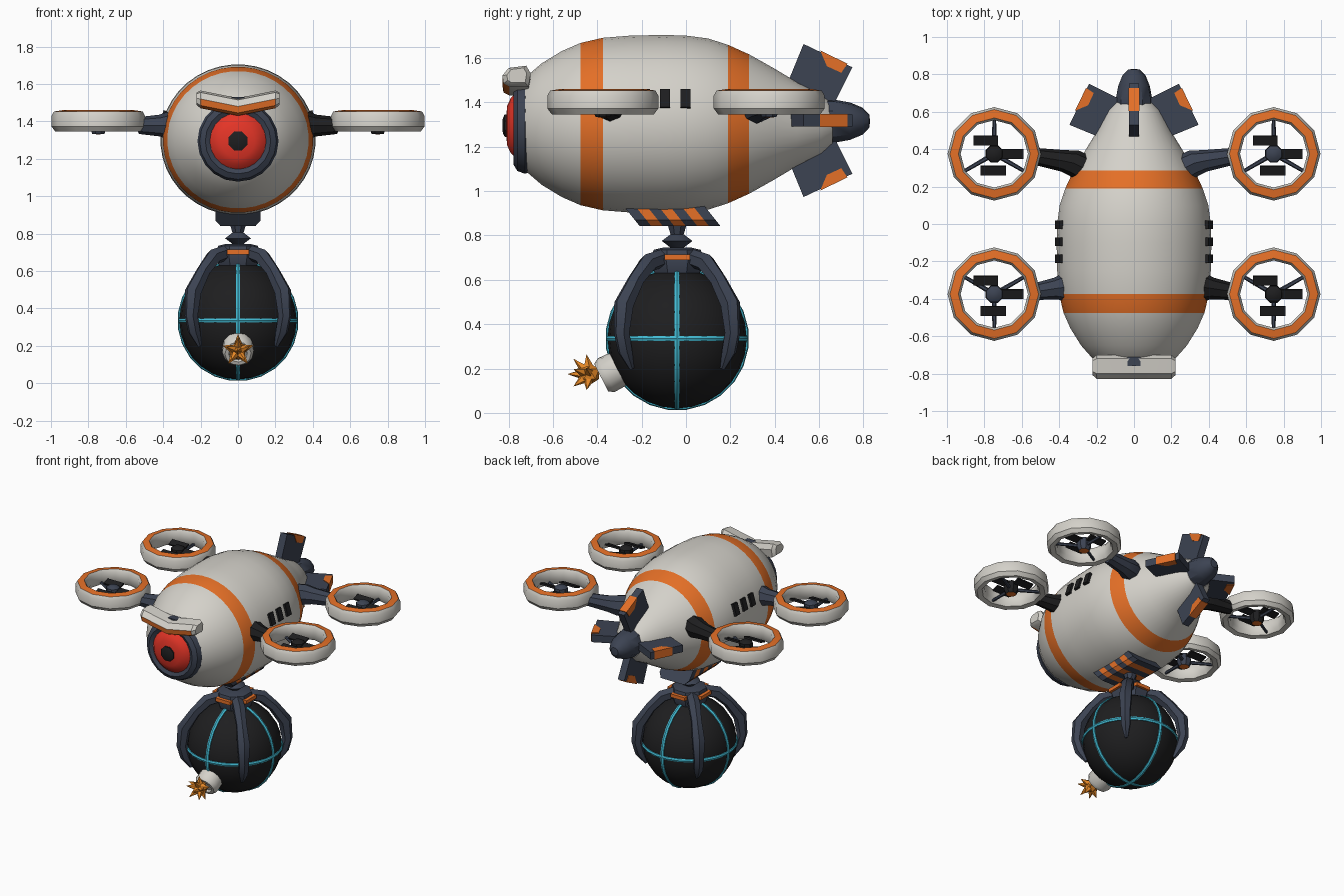
import bpy, bmesh, math
from mathutils import Vector, Euler

cube = bpy.data.objects.get("Cube")
if cube:
    bpy.data.objects.remove(cube, do_unlink=True)


def material(name, r, g, b):
    m = bpy.data.materials.new(name)
    m.use_nodes = True
    m.diffuse_color = (r, g, b, 1)
    m.node_tree.nodes["Principled BSDF"].inputs["Base Color"].default_value = (r, g, b, 1)
    return m


WHITE = material("off white", 0.66, 0.64, 0.59)
ORANGE = material("orange", 0.78, 0.16, 0.02)
NAVY = material("dark slate", 0.045, 0.056, 0.085)
BLACK = material("near black", 0.013, 0.013, 0.014)
RED = material("red", 0.78, 0.035, 0.02)
CYAN = material("cyan", 0.055, 0.5, 0.66)
SPARK = material("spark amber", 0.8, 0.25, 0.02)


def finish(name, bm, mats, rule=None, angle=35):
    """Turn a bmesh into a shaded object; rule(center, normal) picks the material."""
    bmesh.ops.remove_doubles(bm, verts=bm.verts, dist=1e-5)
    bmesh.ops.recalc_face_normals(bm, faces=bm.faces)
    bm.normal_update()
    if rule:
        for f in bm.faces:
            f.material_index = int(rule(f.calc_center_median(), f.normal))
    mesh = bpy.data.meshes.new(name)
    bm.to_mesh(mesh)
    bm.free()
    for m in mats:
        mesh.materials.append(m)
    ob = bpy.data.objects.new(name, mesh)
    bpy.context.collection.objects.link(ob)
    bpy.ops.object.select_all(action='DESELECT')
    ob.select_set(True)
    bpy.context.view_layer.objects.active = ob
    bpy.ops.object.shade_smooth_by_angle(angle=math.radians(angle))
    return ob


def loft(name, rings, mats, rule=None, loop=False, angle=35):
    """Skin a list of equal-length point rings."""
    bm = bmesh.new()
    vs = [[bm.verts.new(p) for p in ring] for ring in rings]
    n = len(vs[0])
    for a, b in list(zip(vs, vs[1:])) + ([(vs[-1], vs[0])] if loop else []):
        for i in range(n):
            j = (i + 1) % n
            bm.faces.new((a[i], a[j], b[j], b[i]))
    if not loop:
        bm.faces.new(vs[0])
        bm.faces.new(vs[-1])
    bmesh.ops.remove_doubles(bm, verts=bm.verts, dist=1e-5)
    return finish(name, bm, mats, rule, angle)


def revolve(name, section, center, axis, n, mats, rule=None, loop=False, angle=35):
    """Spin (radius, height) points about an axis."""
    c, ax = Vector(center), Vector(axis).normalized()
    e1 = ax.orthogonal().normalized()
    e2 = ax.cross(e1)
    turn = [2 * math.pi * (i + 0.5) / n for i in range(n)]
    rings = [[c + ax * h + (e1 * math.cos(t) + e2 * math.sin(t)) * max(r, 1e-7) for t in turn]
             for r, h in section]
    return loft(name, rings, mats, rule, loop, angle)


def sweep(name, pts, radii, hint, mats, n=8):
    """Tapered tube through points."""
    pts = [Vector(p) for p in pts]
    rings = []
    for i, p in enumerate(pts):
        d = (pts[min(i + 1, len(pts) - 1)] - pts[max(i - 1, 0)]).normalized()
        s = d.cross(Vector(hint)).normalized()
        u = s.cross(d)
        rings.append([p + (s * math.cos(2 * math.pi * k / n) + u * math.sin(2 * math.pi * k / n)) * radii[i]
                      for k in range(n)])
    return loft(name, rings, mats)


def box(name, center, size, mat, rot=(0, 0, 0)):
    e = Euler(rot)
    rings = []
    for z in (-1, 1):
        ring = [Vector((x * size[0], y * size[1], z * size[2])) / 2
                for x, y in ((-1, -1), (1, -1), (1, 1), (-1, 1))]
        for v in ring:
            v.rotate(e)
        rings.append([v + Vector(center) for v in ring])
    return loft(name, rings, [mat])


# Hull with two painted bands
HULL = [(0.15, -0.765), (0.215, -0.72), (0.275, -0.65), (0.33, -0.56), (0.367, -0.475), (0.39, -0.375),
        (0.4, -0.25), (0.403, -0.1), (0.4, 0), (0.387, 0.1), (0.358, 0.19), (0.315, 0.285),
        (0.25, 0.4), (0.19, 0.5), (0.135, 0.61), (0.09, 0.66)]
hull = revolve("hull", HULL, (0, 0, 1.302), (0, 1, 0), 40, [WHITE, ORANGE],
               lambda c, n: -0.475 < c.y < -0.375 or 0.19 < c.y < 0.285)
hull.scale.x = 1.03

# Side windows
for s in (-1, 1):
    for y in (-0.185, -0.095, -0.003):
        box("window", (s * 0.398, y, 1.416), (0.025, 0.045, 0.085), BLACK, (0, -s * 0.29, 0))

# Eye
EYE = (0, 0, 1.295)
revolve("eye_socket", [(0.15, 0.68), (0.205, 0.69), (0.217, 0.725), (0.205, 0.76), (0.175, 0.778), (0.15, 0.765)],
        EYE, (0, -1, 0), 20, [NAVY], loop=True)
revolve("eye_lens", [(0.155, 0.72), (0.15, 0.765), (0.125, 0.79), (0.09, 0.806), (0, 0.815)],
        EYE, (0, -1, 0), 24, [RED])
revolve("pupil", [(0.056, 0.8), (0.054, 0.818), (0.035, 0.826), (0, 0.827)], EYE, (0, -1, 0), 8, [BLACK])

# Brow: V-shaped visor with orange front lip
BROW = [(-0.795, 1.43), (-0.823, 1.445), (-0.828, 1.48), (-0.8, 1.515), (-0.72, 1.525), (-0.7, 1.49), (-0.71, 1.43)]
rings = []
for x, lift, k in ((-0.222, 0.045, 0.7), (-0.2, 0.04, 1), (0, 0, 1), (0.2, 0.04, 1), (0.222, 0.045, 0.7)):
    rings.append([(x, -0.76 + (y + 0.76) * k, 1.475 + (z - 1.475) * k + lift) for y, z in BROW])
loft("brow", rings, [WHITE, ORANGE], lambda c, n: n.y < -0.4 and n.z < 0.3 and abs(c.x) < 0.205)
box("brow_hinge", (0, -0.735, 1.522), (0.07, 0.05, 0.016), NAVY)

# Tail cone and four fins
revolve("tail_cone", [(0.1, 0.62), (0.1, 0.66), (0.085, 0.74), (0.062, 0.795), (0.03, 0.826), (0, 0.83)],
        (0, 0, 1.315), (0, 1, 0), 10, [NAVY])
FIN = [(0.45, 0.15), (0.53, 0.345), (0.75, 0.24), (0.65, 0.04)]
FIN_TIP = [(0.605, 0.316), (0.728, 0.256), (0.7, 0.215), (0.635, 0.245)]
for k in range(4):
    a = k * math.pi / 2
    out, side = Vector((math.sin(a), 0, math.cos(a))), Vector((math.cos(a), 0, -math.sin(a)))
    for name, shape, half, mat in (("fin", FIN, 0.026, NAVY), ("fin_tip", FIN_TIP, 0.03, ORANGE)):
        loft(name, [[Vector((0, y, 1.318)) + out * r + side * t for y, r in shape] for t in (-half, half)], [mat])

# Ducted rotors on arms
DUCT = [(0.25, 1.372), (0.25, 1.43), (0.237, 1.453), (0.192, 1.46), (0.18, 1.442), (0.18, 1.38),
        (0.195, 1.352), (0.23, 1.346)]
for sx in (-1, 1):
    for sy in (-1, 1):
        dark = NAVY if sx * sy > 0 else BLACK
        cx, cy = sx * 0.747, sy * 0.375
        revolve("duct", DUCT, (cx, cy, 0), (0, 0, 1), 12, [WHITE, ORANGE],
                lambda c, n: n.z > 0.8 and c.z > 1.45, loop=True)
        revolve("rotor_hub", [(0, 1.33), (0.035, 1.334), (0.05, 1.365), (0.046, 1.415), (0.025, 1.428), (0, 1.43)],
                (cx, cy, 0), (0, 0, 1), 8, [dark, ORANGE], lambda c, n: c.z < 1.335)
        for k in range(3):
            a = math.radians(90 + 120 * k)
            d = Vector((math.cos(a), sy * math.sin(a), 0))
            h = Vector((cx, cy, 1.37))
            sweep("strut", [h + d * 0.03, h + d * 0.19], [0.013, 0.01], (0, 0, 1), [NAVY], 6)
        for x, y, w in ((0.075, 0, 0.16), (-0.045, 0.072, 0.13), (-0.005, -0.09, 0.135)):
            box("rotor_blade", (cx + x, cy + y, 1.4), (w, 0.052, 0.012), BLACK, (0.3, 0, 0))
        root = [(0.25, 0.29), (0.32, 0.325), (0.38, 0.338)] if sy > 0 else [(0.33, 0.335), (0.38, 0.34), (0.42, 0.345)]
        path = [(sx * x, sy * y, 1.378) for x, y in root + [(0.53, 0.362)]]
        sweep("arm", path, [0.075, 0.072, 0.058, 0.045], (0, 0, 1), [dark])

# Striped belly mount
BELLY = [(-0.12, 0.95), (-0.12, 0.87), (-0.095, 0.842), (0.095, 0.842), (0.12, 0.87), (0.12, 0.95)]
STEP = 0.052
loft("belly_mount", [[(x, -0.255 + i * STEP + (0.9 - z) * 0.8, z) for x, z in BELLY] for i in range(8)],
     [NAVY, ORANGE], lambda c, n: abs(n.y) < 0.5 and int((c.y - (0.9 - c.z) * 0.8 + 0.255) / STEP) % 2 == 1)

# Bomb with glowing seams
BY, BZ, BR = -0.04, 0.335, 0.315
revolve("neck", [(0.05, 0.86), (0.032, 0.805), (0.075, 0.775), (0.032, 0.745), (0.06, 0.72)],
        (0, BY, 0), (0, 0, 1), 8, [NAVY])
revolve("claw_cap", [(0.07, 0.745), (0.115, 0.735), (0.13, 0.69), (0.11, 0.63)], (0, BY, 0), (0, 0, 1), 8, [NAVY])
bm = bmesh.new()
bmesh.ops.create_uvsphere(bm, u_segments=24, v_segments=14, radius=BR)
bmesh.ops.translate(bm, verts=bm.verts, vec=(0, BY, BZ))
finish("bomb", bm, [BLACK])
SEAM = [(BR + 0.009 * math.cos(t), 0.013 * math.sin(t)) for t in (k * math.pi / 3 for k in range(6))]
for axis in ((1, 0, 0), (0, 1, 0), (0, 0, 1)):
    revolve("seam", SEAM, (0, BY, BZ), axis, 24, [CYAN], loop=True)

# Four claws and the cap tags
for sx in (-1, 1):
    for sy in (-1, 1):
        leg = [(0.06, 0.7), (0.13, 0.675), (0.185, 0.6), (0.24, 0.49), (0.25, 0.36), (0.235, 0.28), (0.205, 0.2)]
        sweep("claw", [(sx * a, BY + sy * a, z) for a, z in leg],
              [0.04, 0.044, 0.038, 0.046, 0.036, 0.034, 0.012], (sx, -sy, 0), [NAVY], 6)
for k in range(4):
    a = k * math.pi / 2
    box("cap_tag", (0.122 * math.cos(a), BY + 0.122 * math.sin(a), 0.702), (0.03, 0.115, 0.025), ORANGE, (0, 0, a))

# Fuse and spark
AIM = Vector((0, -0.89, -0.46))
revolve("fuse_stub", [(0.082, 0.28), (0.085, 0.36), (0.07, 0.385), (0.05, 0.385), (0.045, 0.37)],
        (0, BY, BZ), AIM, 12, [WHITE])
heart = Vector((0, -0.435, 0.175))
bm = bmesh.new()
bmesh.ops.create_icosphere(bm, subdivisions=1, radius=0.05)
bmesh.ops.translate(bm, verts=bm.verts, vec=heart)
finish("spark_core", bm, [SPARK], angle=10)
spikes = [Vector((math.sin(a), -0.15, math.cos(a))) for a in (2 * math.pi * k / 5 for k in range(5))]
for d in spikes:
    revolve("spark_spike", [(0.033, 0.01), (0, 0.09)], heart, d, 5, [SPARK], angle=10)
for d in [Vector((0, -1, 0))] + [s + Vector((0, -0.9, 0)) for s in spikes]:
    revolve("spark_spike", [(0.028, 0.02), (0, 0.1)], heart, d, 5, [SPARK], angle=10)
